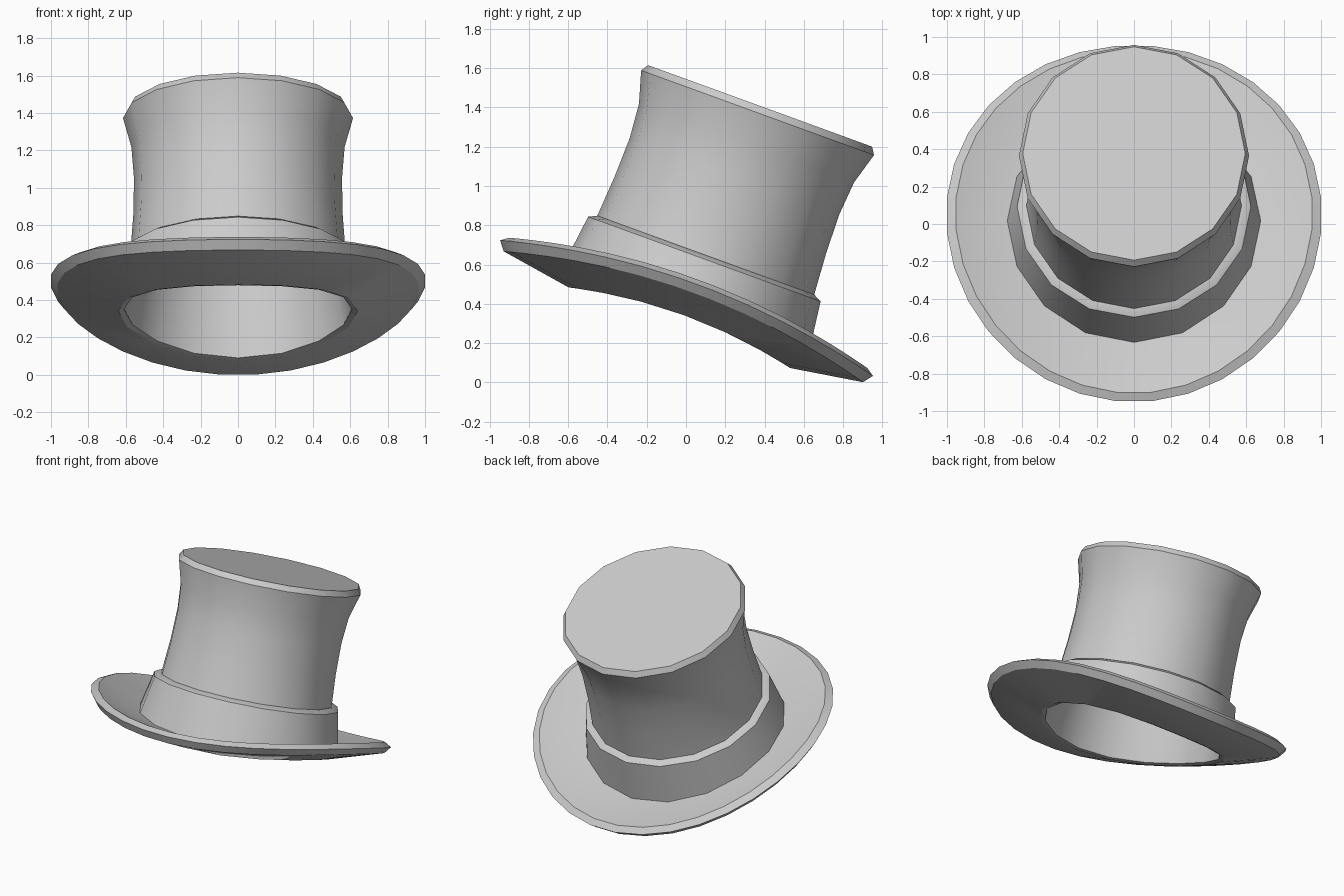
import bpy, bmesh, math
from mathutils import Matrix

if "Cube" in bpy.data.objects:
    bpy.data.objects.remove(bpy.data.objects["Cube"])

TILT = Matrix.Rotation(math.radians(-20), 4, 'X') @ Matrix.Translation((0, -0.127, 0))

felt = bpy.data.materials.new("grey felt")
felt.diffuse_color = (0.6, 0.6, 0.6, 1)
felt.use_nodes = True
felt.node_tree.nodes["Principled BSDF"].inputs["Base Color"].default_value = felt.diffuse_color


def ring(bm, rx, ry, h, lift=0.0, n=16):
    """Oval loop of n vertices; lift raises its left and right sides."""
    half = 0.5 if n == 32 else 0.0
    out = []
    for i in range(n):
        a = 2 * math.pi * (i + half) / n
        c, s = math.cos(a), math.sin(a)
        out.append(bm.verts.new((rx * c, ry * s, h + lift * c * c)))
    return out


def skin(bm, a, b):
    """Join two loops, also 16 to 32 vertices."""
    if len(a) > len(b):
        a, b = b, a
    n, m = len(a), len(b)
    for i in range(n):
        j = (i + 1) % n
        if n == m:
            bm.faces.new((a[i], a[j], b[j], b[i]))
        else:
            bm.faces.new((a[i], b[2 * i - 1], b[2 * i]))
            bm.faces.new((a[i], b[2 * i], b[2 * i + 1], a[j]))


def build(name, profile, closed=False, caps=False):
    bm = bmesh.new()
    loops = [ring(bm, *p) for p in profile]
    for a, b in zip(loops, loops[1:]):
        skin(bm, a, b)
    if closed:
        skin(bm, loops[-1], loops[0])
    if caps:
        bm.faces.new(loops[0])
        bm.faces.new(loops[-1])
    bmesh.ops.recalc_face_normals(bm, faces=bm.faces)
    bm.transform(TILT)
    me = bpy.data.meshes.new(name)
    bm.to_mesh(me)
    bm.free()
    me.materials.append(felt)
    ob = bpy.data.objects.new(name, me)
    bpy.context.collection.objects.link(ob)
    bpy.ops.object.select_all(action='DESELECT')
    ob.select_set(True)
    bpy.context.view_layer.objects.active = ob
    bpy.ops.object.shade_smooth_by_angle(angle=math.radians(30))


# Curled brim with bevelled rim and open head hole
build("brim", [
    (0.62, 0.60, 0.33, 0.07),
    (0.68, 0.665, 0.33, 0.07),
    (0.955, 0.975, 0.383, 0.13, 32),
    (1.005, 1.015, 0.355, 0.134, 32),
    (0.97, 0.978, 0.308, 0.134, 32),
    (0.64, 0.60, 0.25, 0.068),
    (0.61, 0.568, 0.257, 0.07),
], closed=True)

# Flared crown: inner ceiling, inner wall, outer wall, bevelled top
build("crown", [
    (0.54, 0.55, 1.40),
    (0.53, 0.545, 1.25),
    (0.515, 0.53, 1.07),
    (0.52, 0.535, 0.86),
    (0.54, 0.55, 0.64),
    (0.609, 0.567, 0.26, 0.07),
    (0.63, 0.61, 0.30, 0.07),
    (0.576, 0.588, 0.64),
    (0.560, 0.573, 0.86),
    (0.556, 0.568, 1.07),
    (0.570, 0.583, 1.25),
    (0.615, 0.631, 1.415),
    (0.595, 0.607, 1.452),
], caps=True)

# Band around the foot of the crown
build("hat_band", [
    (0.57, 0.575, 0.643),
    (0.585, 0.588, 0.643),
    (0.625, 0.630, 0.622),
    (0.68, 0.668, 0.32, 0.07),
    (0.62, 0.61, 0.31, 0.07),
], closed=True)
